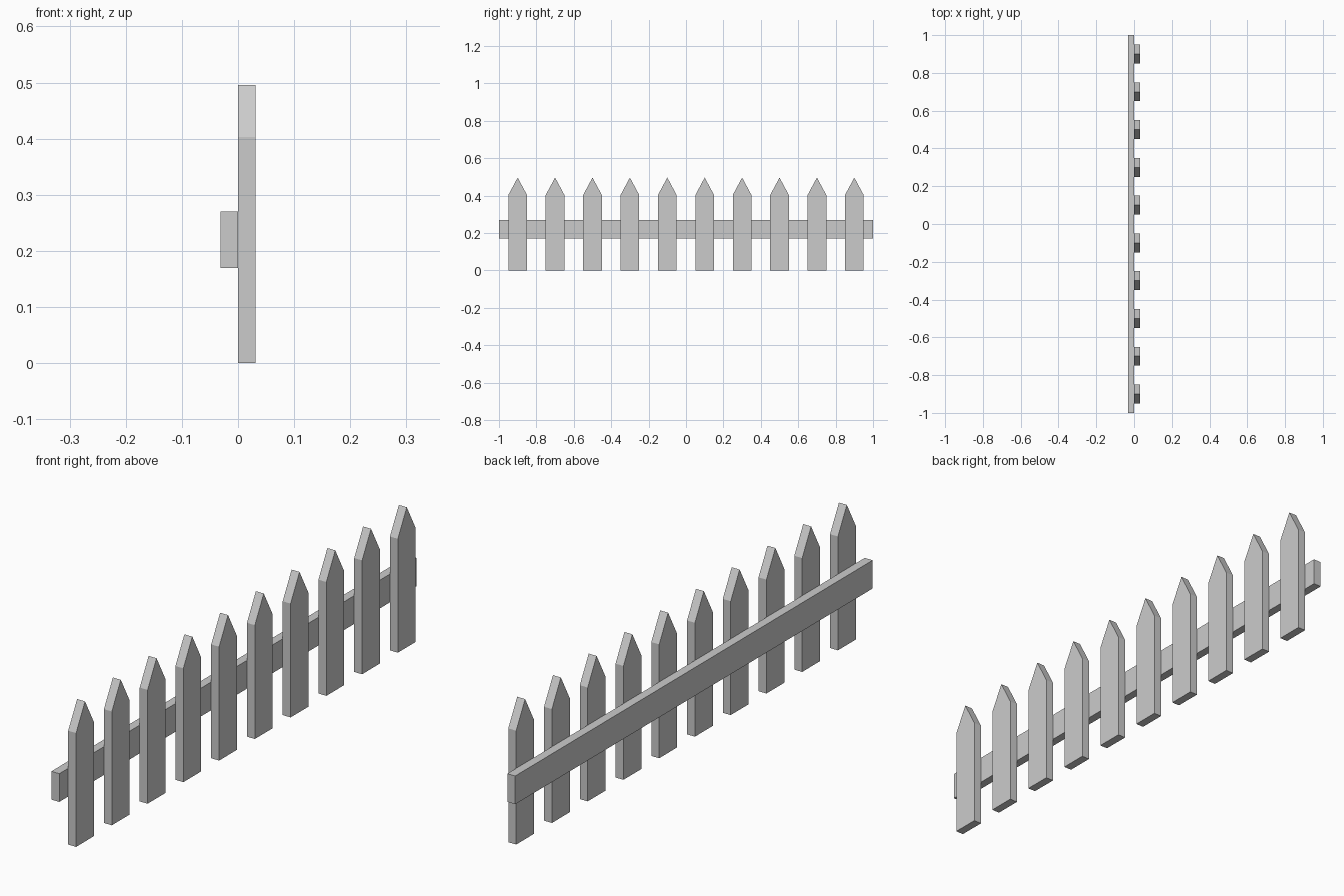
import bpy, bmesh

if "Cube" in bpy.data.objects:
    bpy.data.objects.remove(bpy.data.objects["Cube"])

T = 0.031  # board thickness


def board(name, profile, x0, x1, y=0.0):
    """Extrude a (y, z) profile along x from x0 to x1."""
    bm = bmesh.new()
    face = bm.faces.new([bm.verts.new((x0, y + py, pz)) for py, pz in profile])
    ext = bmesh.ops.extrude_face_region(bm, geom=[face])
    verts = [g for g in ext["geom"] if isinstance(g, bmesh.types.BMVert)]
    bmesh.ops.translate(bm, verts=verts, vec=(x1 - x0, 0, 0))
    bmesh.ops.recalc_face_normals(bm, faces=bm.faces)
    mesh = bpy.data.meshes.new(name)
    bm.to_mesh(mesh)
    bm.free()
    obj = bpy.data.objects.new(name, mesh)
    bpy.context.collection.objects.link(obj)
    return obj


# Horizontal rail behind the pickets
board("rail", [(-1, 0.17), (1, 0.17), (1, 0.27), (-1, 0.27)], -T, 0)

# Ten pointed pickets
picket = [(-0.05, 0), (0.05, 0), (0.05, 0.403), (0, 0.496), (-0.05, 0.403)]
for i in range(10):
    board(f"picket_{i + 1}", picket, 0, T, -0.9 + 0.2 * i)
